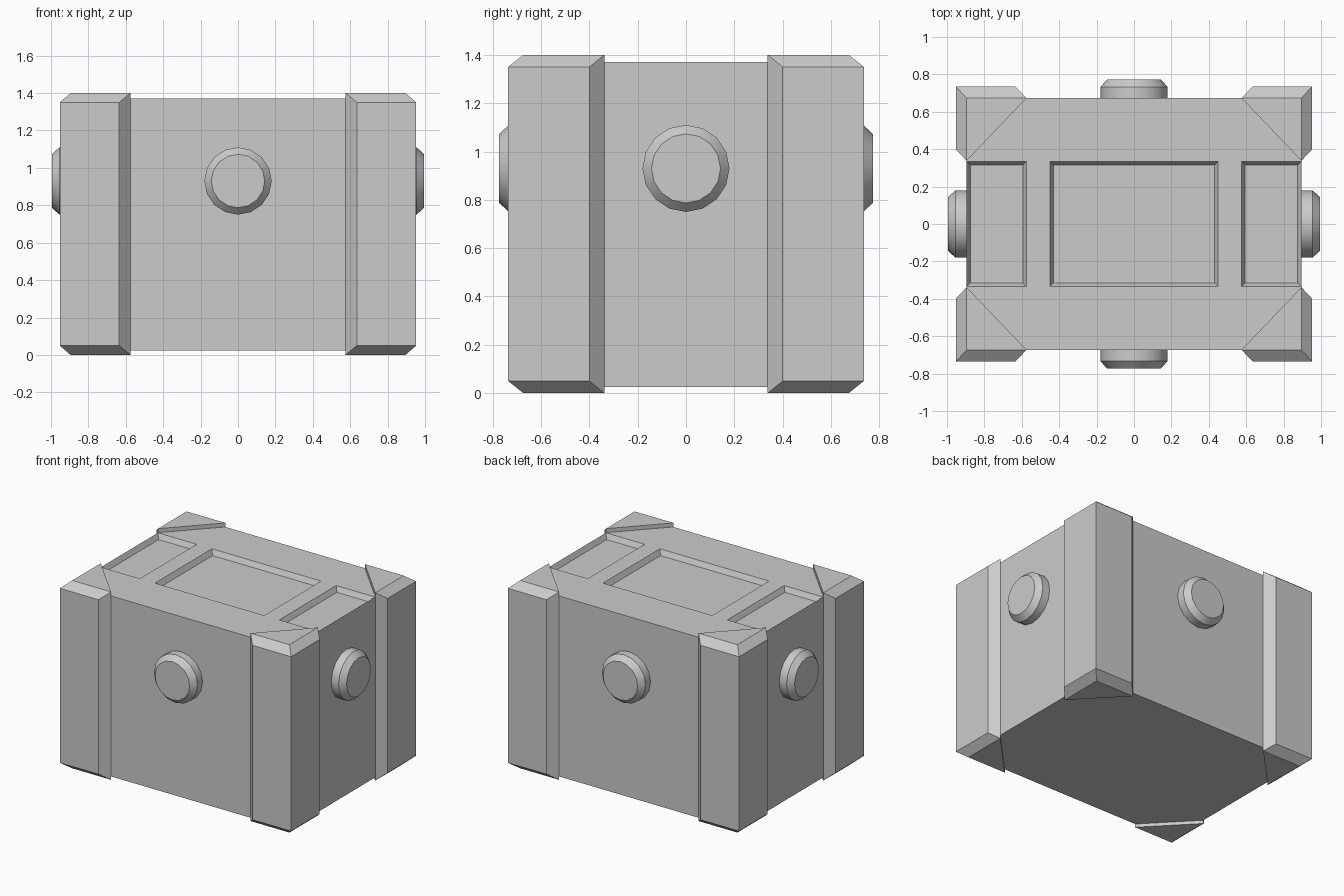
import bpy, bmesh
from math import pi
from mathutils import Matrix

if "Cube" in bpy.data.objects:
    bpy.data.objects.remove(bpy.data.objects["Cube"])

BX, BY, Z0, Z1 = 0.895, 0.673, 0.025, 1.37   # crate body limits


def finish(bm, name):
    bmesh.ops.recalc_face_normals(bm, faces=bm.faces[:])
    me = bpy.data.meshes.new(name)
    bm.to_mesh(me)
    bm.free()
    ob = bpy.data.objects.new(name, me)
    bpy.context.collection.objects.link(ob)
    return ob


# Crate body: a gridded lid, walls extruded down, panels inset into the lid
def make_body():
    bm = bmesh.new()
    xs = [-BX, -0.575, -0.45, 0.45, 0.575, BX]
    ys = [-BY, -0.335, 0.335, BY]
    grid = [[bm.verts.new((x, y, Z1)) for y in ys] for x in xs]
    cells = {}
    for i in range(len(xs) - 1):
        for j in range(len(ys) - 1):
            cells[i, j] = bm.faces.new((grid[i][j], grid[i + 1][j],
                                        grid[i + 1][j + 1], grid[i][j + 1]))
    rim = [e for e in bm.edges if e.is_boundary]
    ext = bmesh.ops.extrude_edge_only(bm, edges=rim)["geom"]
    for v in ext:
        if isinstance(v, bmesh.types.BMVert):
            v.co.z = Z0
    low = [e for e in ext if isinstance(e, bmesh.types.BMEdge)
           and all(v.co.z == e.verts[0].co.z for v in e.verts) and e.is_boundary]
    bmesh.ops.contextual_create(bm, geom=low)
    bmesh.ops.recalc_face_normals(bm, faces=bm.faces[:])
    panels = [cells[0, 1], cells[2, 1], cells[4, 1]]
    bmesh.ops.inset_individual(bm, faces=panels, thickness=0.028, depth=-0.038)
    return finish(bm, "crate_body")


# Corner post: bevelled wedge wrapping one vertical corner
def make_post(sx, sy, name):
    bm = bmesh.new()
    for lo, hi, pts in (
            (0.0, 1.40, [(BX, BY), (0.575, BY), (BX, 0.338)]),
            (0.05, 1.35, [(0.953, 0.736), (0.635, 0.736), (0.953, 0.40)])):
        for x, y in pts:
            for z in (lo, hi):
                bm.verts.new((sx * x, sy * y, z))
    bmesh.ops.convex_hull(bm, input=bm.verts[:])
    bmesh.ops.dissolve_limit(bm, angle_limit=0.01, verts=bm.verts[:], edges=bm.edges[:])
    return finish(bm, name)


# Round knob with a faceted socket, pointing outward from one wall
def make_knob(name, wall, turn):
    bm = bmesh.new()
    rings = [(16, 0.18, -0.02), (16, 0.18, 0.06), (16, 0.143, 0.10),
             (10, 0.10, 0.10), (10, 0.08, 0.065)]
    prev = None
    for k, (n, r, h) in enumerate(rings):
        ends = k in (0, len(rings) - 1)
        vs = bmesh.ops.create_circle(bm, cap_ends=ends, segments=n, radius=r,
                                     matrix=Matrix.Translation((0, 0, h)))["verts"]
        loop = list({e for v in vs for e in v.link_edges})
        if prev:
            bmesh.ops.bridge_loops(bm, edges=prev + loop)
            loop = [e for e in loop if e.is_valid]
        prev = loop
    bm.transform(Matrix.Rotation(turn, 4, 'Z')
                 @ Matrix.Translation((0, -wall, 0.93))
                 @ Matrix.Rotation(pi / 2, 4, 'X'))
    ob = finish(bm, name)
    bpy.ops.object.select_all(action='DESELECT')
    ob.select_set(True)
    bpy.context.view_layer.objects.active = ob
    bpy.ops.object.shade_smooth_by_angle(angle=0.5)


make_body()
for sx, xn in ((-1, "left"), (1, "right")):
    for sy, yn in ((-1, "front"), (1, "back")):
        make_post(sx, sy, f"{yn}_{xn}_corner_post")
for i, side in enumerate(("front", "right", "back", "left")):
    make_knob(side + "_knob", BX if i % 2 else BY, i * pi / 2)
